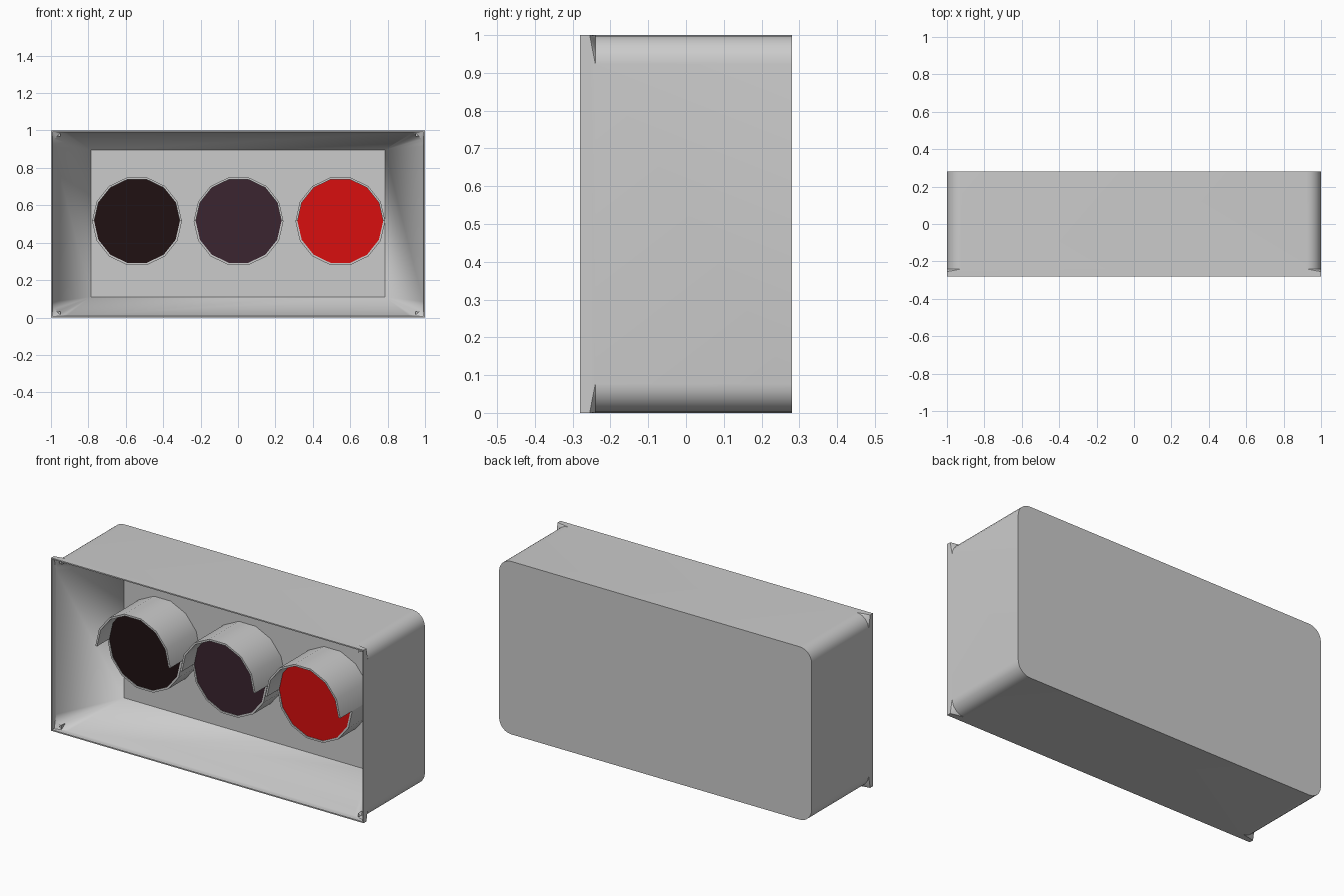
import bpy, bmesh, math
from math import cos, sin, pi

if "Cube" in bpy.data.objects:
    bpy.data.objects.remove(bpy.data.objects["Cube"])

SIDES = 14


def finish(name, bm, color=None, smooth=True):
    bmesh.ops.remove_doubles(bm, verts=bm.verts, dist=1e-5)
    bmesh.ops.recalc_face_normals(bm, faces=bm.faces)
    mesh = bpy.data.meshes.new(name)
    bm.to_mesh(mesh)
    bm.free()
    ob = bpy.data.objects.new(name, mesh)
    bpy.context.collection.objects.link(ob)
    if color:
        mat = bpy.data.materials.new(name + "_colour")
        mat.diffuse_color = (*color, 1)
        mat.use_nodes = True
        mat.node_tree.nodes["Principled BSDF"].inputs["Base Color"].default_value = mat.diffuse_color
        mesh.materials.append(mat)
    if smooth:
        bpy.ops.object.select_all(action='DESELECT')
        ob.select_set(True)
        bpy.context.view_layer.objects.active = ob
        bpy.ops.object.shade_smooth_by_angle(angle=math.radians(30))
    return ob


def rounded_rect(bm, hx, hz, cz, y, r, seg=6):
    ring = []
    for q, (sx, sz) in enumerate([(1, 1), (-1, 1), (-1, -1), (1, -1)]):
        for i in range(seg + 1):
            a = (q + i / seg) * pi / 2
            ring.append(bm.verts.new((sx * (hx - r) + r * cos(a), y,
                                      cz + sz * (hz - r) + r * sin(a))))
    return ring


def bridge(bm, a, b):
    n = len(a)
    for i in range(n):
        bm.faces.new((a[i], a[(i + 1) % n], b[(i + 1) % n], b[i]))


# Housing: back, rounded shell, square front rim, sloped recess, panel
bm = bmesh.new()
profile = [
    (1.0, 0.5, 0.5, 0.28, 0.077),
    (1.0, 0.5, 0.5, -0.24, 0.077),
    (1.0, 0.5, 0.5, -0.255, 0),
    (1.0, 0.5, 0.5, -0.28, 0),
    (0.993, 0.493, 0.5, -0.28, 0),
    (0.993, 0.493, 0.5, -0.262, 0),
    (0.99, 0.49, 0.5, -0.247, 0.075),
    (0.785, 0.3925, 0.5025, 0.08, 0),
]
rings = [rounded_rect(bm, *p) for p in profile]
for a, b in zip(rings, rings[1:]):
    bridge(bm, a, b)
bm.faces.new(rings[0])
bm.faces.new([rings[-1][i * 7] for i in range(4)])
finish("housing", bm)


# Lamp hoods: long upper half, short lower half
def arc(bm, cx, cz, k0, k1, back, front, r_out=0.24, r_in=0.229):
    sections = []
    for k in range(k0, k1 + 1):
        a = 2 * pi * k / SIDES
        sections.append([bm.verts.new((cx + r * cos(a), y, cz + r * sin(a)))
                         for r, y in ((r_out, back), (r_out, front),
                                      (r_in, front), (r_in, back))])
    for a, b in zip(sections, sections[1:]):
        bridge(bm, a, b)
    bm.faces.new(sections[0])
    bm.faces.new(sections[-1])


LAMPS = [("left", -0.54, (0.014, 0.0056, 0.006)),
         ("middle", 0.003, (0.043, 0.018, 0.029)),
         ("right", 0.547, (0.69, 0.0045, 0.0045))]
CZ = 0.515
for side, cx, color in LAMPS:
    bm = bmesh.new()
    arc(bm, cx, CZ, 0, 7, 0.08, -0.19)
    arc(bm, cx, CZ, 7, 14, 0.08, -0.08)
    finish(side + "_hood", bm)

    # Flat lens set just inside the hood
    bm = bmesh.new()
    disc = [[bm.verts.new((cx + 0.23 * cos(2 * pi * k / SIDES), y,
                           CZ + 0.23 * sin(2 * pi * k / SIDES)))
             for k in range(SIDES)] for y in (-0.077, -0.06)]
    bridge(bm, *disc)
    for ring in disc:
        bm.faces.new(ring)
    finish(side + "_lens", bm, color, smooth=False)

# Small three-sided pins through the corner plates
bm = bmesh.new()
for sx in (-1, 1):
    for sz in (-1, 1):
        tri = [[bm.verts.new((sx * (0.955 + 0.012 * cos(2 * pi * k / 3)), y,
                              0.5 + sz * (0.475 + 0.012 * sin(2 * pi * k / 3))))
                for k in range(3)] for y in (-0.258, -0.225)]
        bridge(bm, *tri)
        for ring in tri:
            bm.faces.new(ring)
finish("corner_pins", bm, smooth=False)
